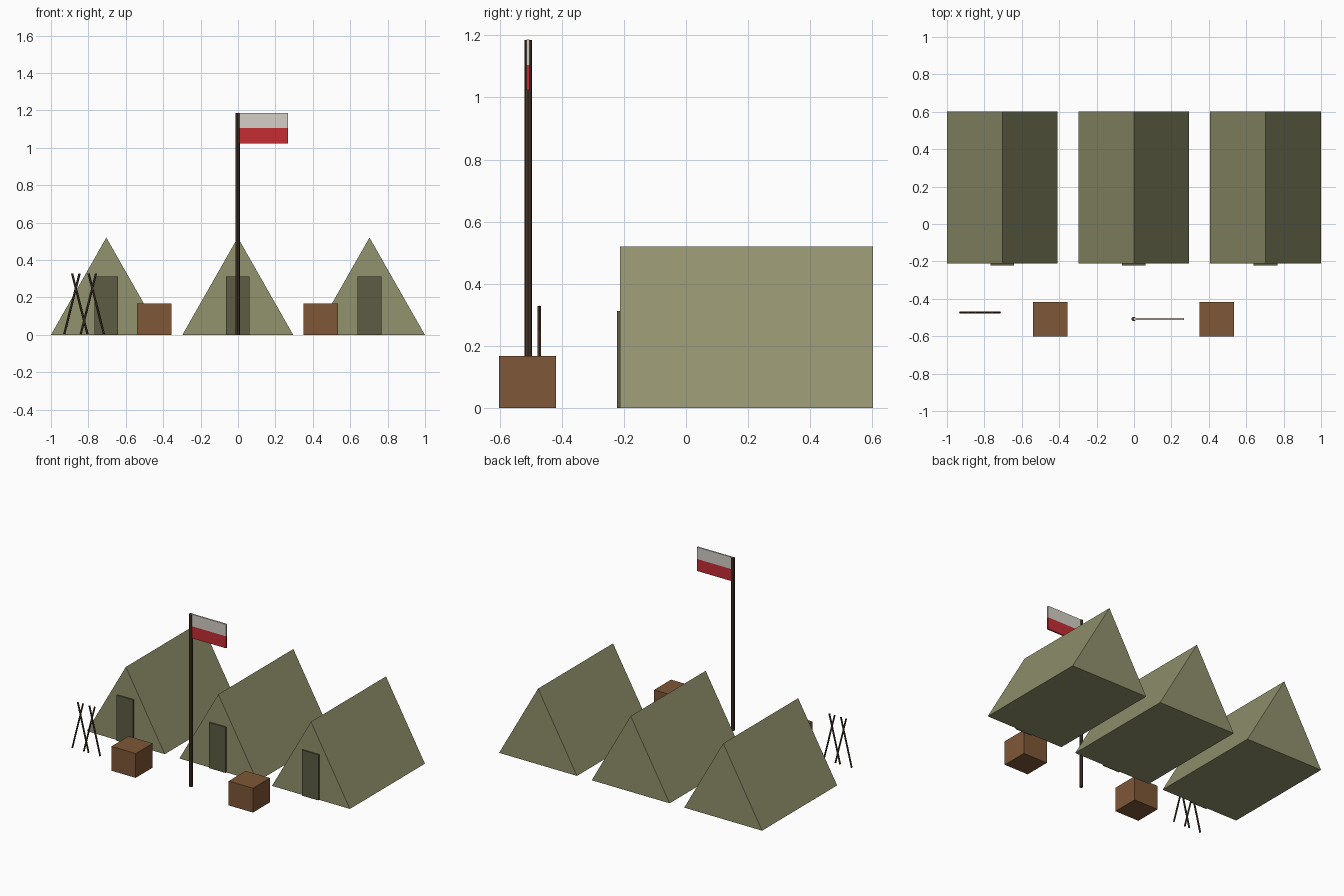
import bpy, bmesh, math
from mathutils import Vector

if "Cube" in bpy.data.objects:
    bpy.data.objects.remove(bpy.data.objects["Cube"])


def material(name, srgb):
    m = bpy.data.materials.new(name)
    lin = [((c / 255 + 0.055) / 1.055) ** 2.4 for c in srgb]
    m.diffuse_color = (*lin, 1)
    m.use_nodes = True
    m.node_tree.nodes["Principled BSDF"].inputs["Base Color"].default_value = m.diffuse_color
    return m


CANVAS = material("olive canvas", (146, 146, 110))
FLAP = material("dark olive flap", (92, 92, 68))
CRATE = material("brown crate wood", (126, 87, 55))
POLE = material("dark pole wood", (72, 56, 42))
WHITE = material("off white cloth", (212, 207, 199))
RED = material("red cloth", (196, 45, 53))


def finish(name, bm, mat):
    bmesh.ops.recalc_face_normals(bm, faces=bm.faces)
    mesh = bpy.data.meshes.new(name)
    bm.to_mesh(mesh)
    bm.free()
    mesh.materials.append(mat)
    obj = bpy.data.objects.new(name, mesh)
    bpy.context.collection.objects.link(obj)
    return obj


def box(name, lo, hi, mat):
    bm = bmesh.new()
    bmesh.ops.create_cube(bm, size=1)
    for v in bm.verts:
        v.co = [(a + b) / 2 + c * (b - a) for a, b, c in zip(lo, hi, v.co)]
    return finish(name, bm, mat)


def rod(name, start, end, radius, mat, sides=8):
    a, b = Vector(start), Vector(end)
    bm = bmesh.new()
    bmesh.ops.create_cone(bm, cap_ends=True, segments=sides, radius1=radius,
                          radius2=radius, depth=(b - a).length)
    rot = (b - a).to_track_quat('Z', 'Y')
    for v in bm.verts:
        v.co = rot @ v.co + (a + b) / 2
    return finish(name, bm, mat)


def tent(name, x, front=-0.212, back=0.602, half=0.296, height=0.52):
    # triangular profile extruded from front to back
    bm = bmesh.new()
    profile = [(x - half, 0), (x + half, 0), (x, height)]
    face = bm.faces.new([bm.verts.new((px, front, pz)) for px, pz in profile])
    ext = bmesh.ops.extrude_face_region(bm, geom=[face], use_keep_orig=True)
    verts = [g for g in ext["geom"] if isinstance(g, bmesh.types.BMVert)]
    bmesh.ops.translate(bm, verts=verts, vec=(0, back - front, 0))
    return finish(name, bm, CANVAS)


# Three tents with door flaps
for side, x in (("left", -0.704), ("middle", -0.001), ("right", 0.703)):
    tent(side + "_tent", x)
    box(side + "_door_flap", (x - 0.063, -0.222, 0), (x + 0.063, -0.211, 0.313), FLAP)

# Supply crates
for side, x in (("left", -0.448), ("right", 0.443)):
    box(side + "_crate", (x - 0.092, -0.602, 0), (x + 0.092, -0.418, 0.167), CRATE)

# Flag pole and two-band flag
rod("flag_pole", (-0.002, -0.508, 0), (-0.002, -0.508, 1.185), 0.012, POLE)
box("flag_white_band", (0, -0.513, 1.105), (0.268, -0.503, 1.187), WHITE)
box("flag_red_band", (0, -0.513, 1.023), (0.268, -0.503, 1.105), RED)

# Two pairs of crossed poles
for pair, x in (("left", -0.867), ("right", -0.779)):
    for lean, s in (("right", 1), ("left", -1)):
        rod(f"{pair}_stack_pole_leaning_{lean}",
            (x - s * 0.062, -0.472, 0.004), (x + s * 0.02, -0.472, 0.328),
            0.006, POLE, 6)
